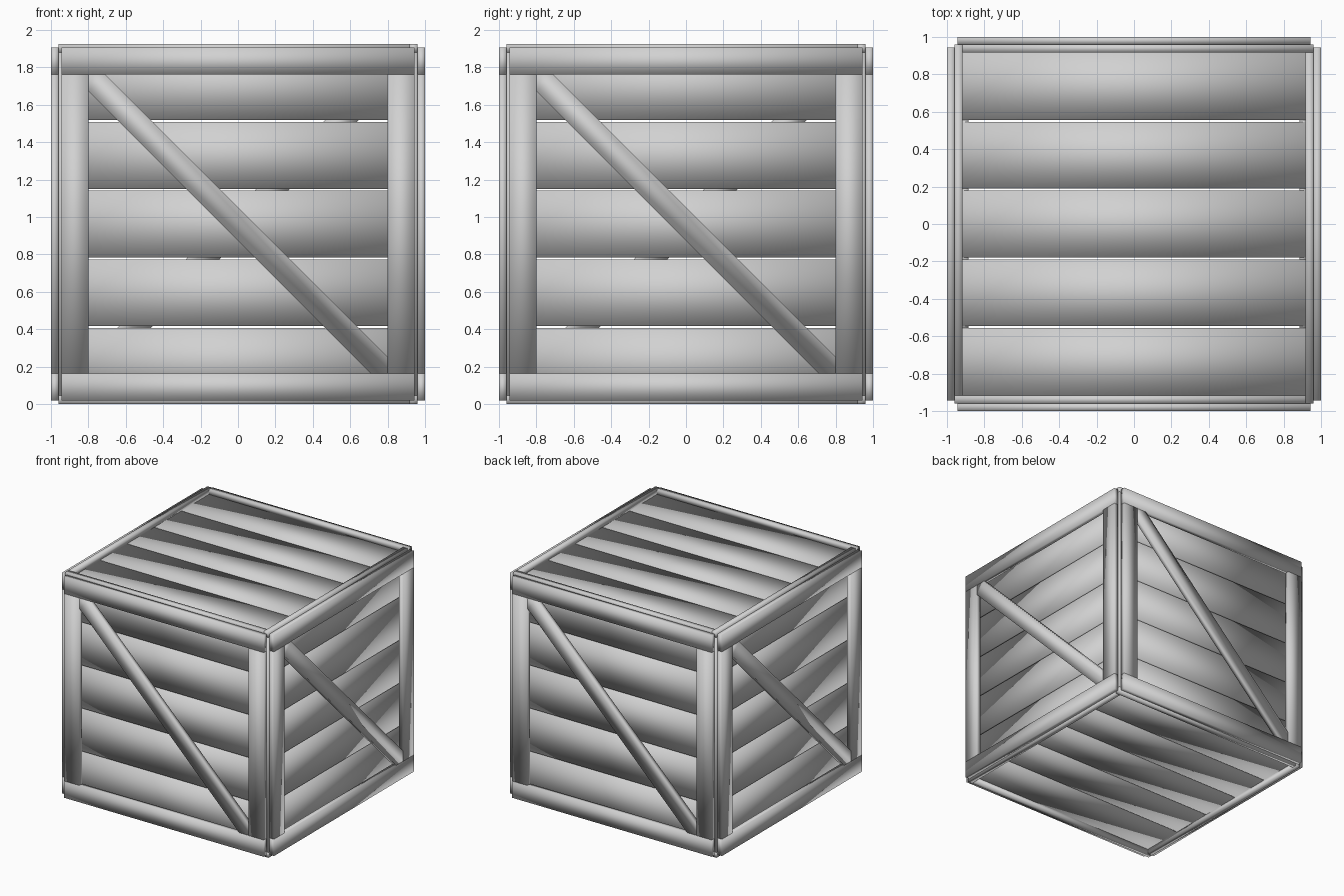
import bpy
import bmesh
import math
from mathutils import Matrix, Vector

if "Cube" in bpy.data.objects:
    bpy.data.objects.remove(bpy.data.objects["Cube"])

CZ = 0.9625      # height of the crate centre
INNER = 0.92     # outer face of the planks
EDGE = 0.96      # outer face of the edge beams
OUT = 1.0        # outer face of the frame boards
BOARD = 0.943    # half size of a frame
OPEN = 0.80      # half size of a frame opening

grey = bpy.data.materials.new("plain_grey")
grey.diffuse_color = (0.64, 0.64, 0.64, 1)
grey.use_nodes = True
grey.node_tree.nodes["Principled BSDF"].inputs["Base Color"].default_value = grey.diffuse_color


def finish(name, bm, turn):
    """Rotate the part about the crate centre, lift it and make an object."""
    bm.transform(Matrix.Translation((0, 0, CZ)) @ turn)
    bmesh.ops.recalc_face_normals(bm, faces=bm.faces)
    for f in bm.faces:
        f.smooth = True
    me = bpy.data.meshes.new(name)
    bm.to_mesh(me)
    bm.free()
    me.materials.append(grey)
    ob = bpy.data.objects.new(name, me)
    bpy.context.collection.objects.link(ob)
    return ob


def box(name, lo, hi, turn=Matrix()):
    lo, hi = Vector(lo), Vector(hi)
    size, mid = hi - lo, (lo + hi) / 2
    bm = bmesh.new()
    bmesh.ops.create_cube(
        bm, size=1, matrix=Matrix.Translation(mid) @ Matrix.Diagonal((*size, 1)))
    return finish(name, bm, turn)


def planks(name, turn, reach, outer):
    """Five boards with narrow see-through gaps, built on the front."""
    pitch, gap = 0.367, 0.010
    for i in range(5):
        z = (i - 2) * pitch
        lo = -reach if i == 0 else z - (pitch - gap) / 2
        hi = reach if i == 4 else z + (pitch - gap) / 2
        box(f"{name}_plank_{i + 1}", (-reach, -outer, lo),
            (reach, -0.885, hi), turn)


def brace(name, turn):
    """Diagonal board clipped to the corners of the frame opening."""
    o, c = OPEN, OPEN - 0.09
    outline = [(-o, o), (-o, c), (c, -o), (o, -o), (o, -c), (-c, o)]
    bm = bmesh.new()
    face = bm.faces.new([bm.verts.new((x, -0.998, z)) for x, z in outline])
    ext = bmesh.ops.extrude_face_region(bm, geom=[face], use_keep_orig=True)
    verts = [g for g in ext["geom"] if isinstance(g, bmesh.types.BMVert)]
    bmesh.ops.translate(bm, verts=verts, vec=(0, 0.04, 0))
    finish(name, bm, turn)


# four equal sides: planks, frame boards and diagonal brace
for k, side in enumerate(("front", "right", "back", "left")):
    turn = Matrix.Rotation(k * math.pi / 2, 4, 'Z')
    planks(side, turn, 0.918, INNER)
    box(f"{side}_top_rail", (-BOARD, -OUT, OPEN), (BOARD, -EDGE, BOARD), turn)
    box(f"{side}_bottom_rail", (-BOARD, -OUT, -BOARD), (BOARD, -EDGE, -OPEN), turn)
    box(f"{side}_left_post", (-BOARD, -OUT, -OPEN), (-OPEN, -EDGE, OPEN), turn)
    box(f"{side}_right_post", (OPEN, -OUT, -OPEN), (BOARD, -EDGE, OPEN), turn)
    brace(f"{side}_brace", turn)

    # edge beams that form the raised rim at top and bottom, and the corners
    w = 0.917
    box(f"{side}_top_beam", (-EDGE, -EDGE, w), (w, -w, EDGE + 0.0025), turn)
    box(f"{side}_bottom_beam", (-EDGE, -EDGE, -EDGE - 0.0025), (w, -w, -w), turn)
    box(f"{side}_corner_beam", (-EDGE, -EDGE, -w), (-w, -w, w), turn)

# lid and floor planks, running along x
planks("lid", Matrix.Rotation(-math.pi / 2, 4, 'X'), 0.919, 0.9215)
planks("floor", Matrix.Rotation(math.pi / 2, 4, 'X'), 0.919, 0.9215)
